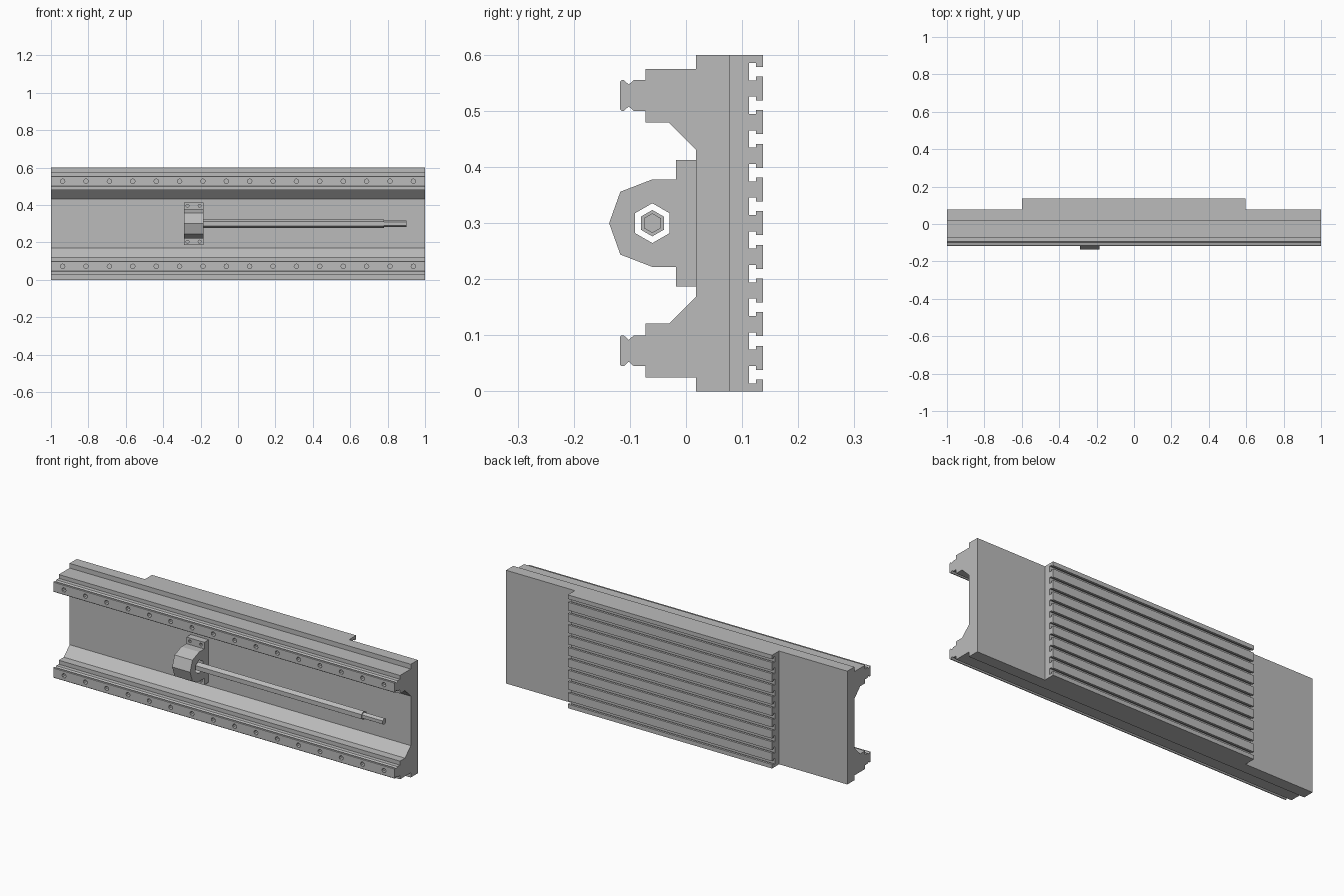
import bpy, bmesh, math

if "Cube" in bpy.data.objects:
    bpy.data.objects.remove(bpy.data.objects["Cube"], do_unlink=True)

HEIGHT = 0.6
MID = HEIGHT / 2

steel = bpy.data.materials.new("grey_steel")
steel.use_nodes = True
GREY = (0.5, 0.5, 0.5, 1)
steel.diffuse_color = GREY
steel.node_tree.nodes["Principled BSDF"].inputs["Base Color"].default_value = GREY


def finish(name, bm):
    bmesh.ops.recalc_face_normals(bm, faces=bm.faces)
    mesh = bpy.data.meshes.new(name)
    bm.to_mesh(mesh)
    bm.free()
    mesh.materials.append(steel)
    obj = bpy.data.objects.new(name, mesh)
    bpy.context.collection.objects.link(obj)
    return obj


def sweep(bm, profile, x0, x1):
    """Extrude a (y, z) outline along x."""
    face = bm.faces.new([bm.verts.new((x0, y, z)) for y, z in profile])
    made = bmesh.ops.extrude_face_region(bm, geom=[face])["geom"]
    verts = [v for v in made if isinstance(v, bmesh.types.BMVert)]
    bmesh.ops.translate(bm, verts=verts, vec=(x1 - x0, 0, 0))


def bar(name, profile, x0, x1):
    bm = bmesh.new()
    sweep(bm, profile, x0, x1)
    return finish(name, bm)


def flip(profile):
    """Mirror an outline about mid height, in reverse order."""
    return [(y, HEIGHT - z) for y, z in reversed(profile)]


def polygon(y, z, r, sides):
    turn = math.tau / sides
    return [(y + r * math.sin(i * turn), z + r * math.cos(i * turn)) for i in range(sides)]


def drill(obj, spots, radius, y0, y1, sides):
    """Cut blind holes running along y at the (x, z) spots."""
    bm = bmesh.new()
    for x, z in spots:
        ring = [bm.verts.new((x + a, y0, z + b)) for a, b in polygon(0, 0, radius, sides)]
        face = bm.faces.new(ring)
        made = bmesh.ops.extrude_face_region(bm, geom=[face])["geom"]
        verts = [v for v in made if isinstance(v, bmesh.types.BMVert)]
        bmesh.ops.translate(bm, verts=verts, vec=(0, y1 - y0, 0))
    cutter = finish("hole_cutter", bm)
    cutter.hide_render = True
    mod = obj.modifiers.new("holes", "BOOLEAN")
    mod.object = cutter
    mod.operation = "DIFFERENCE"
    mod.solver = "EXACT"
    bpy.context.view_layer.objects.active = obj
    bpy.ops.object.modifier_apply(modifier=mod.name)
    bpy.data.objects.remove(cutter, do_unlink=True)


# Channel-shaped base with stepped rail seats
lower = [(0.078, 0), (0.018, 0), (0.018, 0.025), (-0.072, 0.025),
         (-0.072, 0.121), (-0.03, 0.121), (0.018, 0.169)]
bar("base_channel", lower + flip(lower), -1, 1)

# Guide rails with V grooves and a row of bolt holes
half = 0.0275
groove = [(-0.072, half), (-0.093, half), (-0.102, half - 0.008),
          (-0.111, half), (-0.115, half), (-0.118, half - 0.003)]
section = groove + [(y, -z) for y, z in reversed(groove)]
for name, z in (("lower_rail", 0.0725), ("upper_rail", HEIGHT - 0.0725)):
    rail = bar(name, [(y, z + h) for y, h in section], -1, 1)
    drill(rail, [(-0.9375 + 0.125 * i, z) for i in range(16)], 0.012, -0.13, -0.09, 8)

# Rear table with ten T-slots
table = [(0.078, HEIGHT), (0.078, 0), (0.137, 0)]
for i in range(10):
    c = 0.03 + 0.06 * i
    n, w = 0.0085, 0.0155
    table += [(0.137, c - n), (0.125, c - n), (0.125, c - w), (0.112, c - w),
              (0.112, c + w), (0.125, c + w), (0.125, c + n), (0.137, c + n)]
table.append((0.137, HEIGHT))
bar("slotted_table", table, -0.6, 0.597)

# Nut housing: faceted body on a bolted flange, bored through with a hexagon
SY = -0.06
NUT = (-0.29, -0.185)
arch = [(0.018, 0.187), (-0.018, 0.187), (-0.018, 0.222), (SY, 0.222),
        (-0.117, 0.244)]
housing = bar("nut_housing", arch + [(-0.137, MID)] + flip(arch), *NUT)
bore = bar("bore_cutter", polygon(SY, MID, 0.0355, 6), NUT[0] - 0.05, NUT[1] + 0.05)
bore.hide_render = True
mod = housing.modifiers.new("bore", "BOOLEAN")
mod.object = bore
mod.operation = "DIFFERENCE"
mod.solver = "EXACT"
bpy.context.view_layer.objects.active = housing
bpy.ops.object.modifier_apply(modifier=mod.name)
bpy.data.objects.remove(bore, do_unlink=True)
drill(housing, [(x, z) for x in (-0.27, -0.205) for z in (0.204, 0.396)],
      0.008, -0.03, 0.0, 8)

# Drive screw with a thinner end journal
bar("drive_screw", polygon(SY, MID, 0.0235, 6), NUT[0], 0.78)
bar("screw_journal", polygon(SY, MID, 0.0175, 6), 0.78, 0.9)
